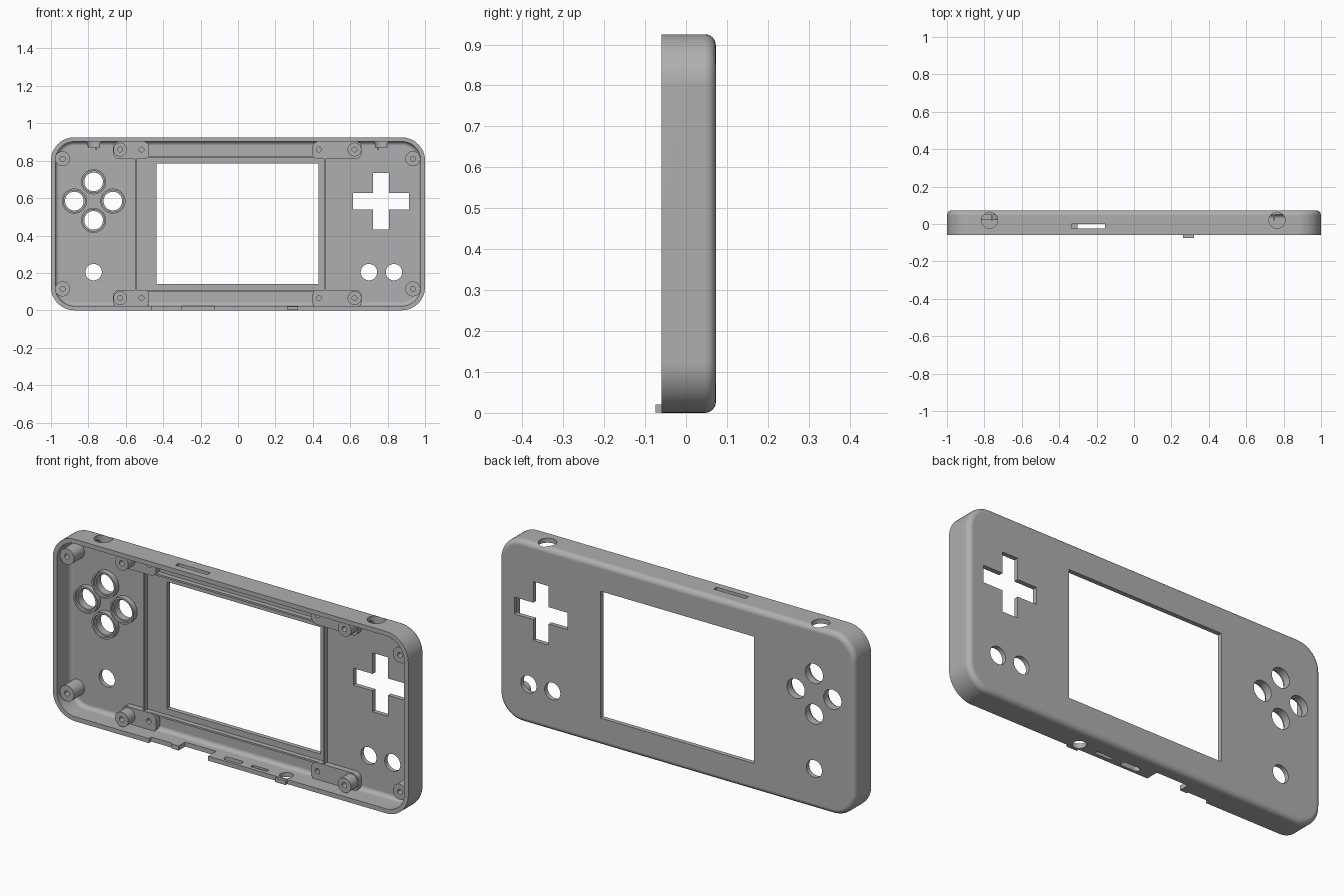
import bpy, bmesh
from math import sin, cos, pi, radians
from mathutils import Matrix, Vector

if "Cube" in bpy.data.objects:
    bpy.data.objects.remove(bpy.data.objects["Cube"])

H = 0.925          # overall height
MID = H / 2
RIM = -0.06        # open front edge
BACK = 0.073       # outside of the face plate
FLOOR = 0.05       # inside of the face plate

grey = bpy.data.materials.new("shell grey")
grey.use_nodes = True
grey.diffuse_color = (0.43, 0.43, 0.43, 1)
grey.node_tree.nodes["Principled BSDF"].inputs["Base Color"].default_value = (0.43, 0.43, 0.43, 1)


def finish(name, bm):
    bmesh.ops.recalc_face_normals(bm, faces=bm.faces)
    mesh = bpy.data.meshes.new(name)
    bm.to_mesh(mesh)
    bm.free()
    mesh.materials.append(grey)
    obj = bpy.data.objects.new(name, mesh)
    bpy.context.scene.collection.objects.link(obj)
    return obj


def slab(name, x0, x1, z0, z1, r, rings, seg=12):
    """Rounded rectangle lofted along y; rings are (y, inset) pairs."""
    bm = bmesh.new()
    loops = []
    for y, inset in rings:
        rad = r - inset
        loop = []
        for k, (cx, cz) in enumerate([(x1 - r, z1 - r), (x0 + r, z1 - r), (x0 + r, z0 + r), (x1 - r, z0 + r)]):
            for i in range(seg + 1):
                a = (k + i / seg) * pi / 2
                loop.append(bm.verts.new((cx + rad * cos(a), y, cz + rad * sin(a))))
        loops.append(loop)
    n = len(loops[0])
    for a, b in zip(loops, loops[1:]):
        for i in range(n):
            bm.faces.new((a[i], a[(i + 1) % n], b[(i + 1) % n], b[i]))
    bm.faces.new(loops[0])
    bm.faces.new(loops[-1])
    return finish(name, bm)


def box(name, x0, x1, y0, y1, z0, z1):
    bm = bmesh.new()
    size = Matrix.Diagonal((x1 - x0, y1 - y0, z1 - z0, 1))
    mid = Matrix.Translation(((x0 + x1) / 2, (y0 + y1) / 2, (z0 + z1) / 2))
    bmesh.ops.create_cube(bm, size=1, matrix=mid @ size)
    return finish(name, bm)


def rod(name, start, end, r, seg=40):
    bm = bmesh.new()
    a, b = Vector(start), Vector(end)
    turn = (b - a).to_track_quat('Z', 'Y').to_matrix().to_4x4()
    bmesh.ops.create_cone(bm, cap_ends=True, segments=seg, radius1=r, radius2=r,
                          depth=(b - a).length, matrix=Matrix.Translation((a + b) / 2) @ turn)
    return finish(name, bm)


def peg(name, x, z, r, y0, y1):
    return rod(name, (x, y0, z), (x, y1, z), r)


def carve(obj, cutters):
    """Subtract every cutter, bake the result and drop the cutters."""
    for c in cutters:
        c.hide_render = True
        m = obj.modifiers.new("cut", 'BOOLEAN')
        m.operation, m.solver, m.object = 'DIFFERENCE', 'EXACT', c
    dg = bpy.context.evaluated_depsgraph_get()
    mesh = bpy.data.meshes.new_from_object(obj.evaluated_get(dg))
    obj.modifiers.clear()
    obj.data = mesh
    for c in cutters:
        bpy.data.objects.remove(c)
    return obj


def fillet(y_end, r, steps=6):
    """Quarter-round ring list that ends at y_end."""
    return [(y_end - r + r * sin(i / steps * pi / 2), r * (1 - cos(i / steps * pi / 2)))
            for i in range(steps + 1)]


# Shell: rounded tray with the open side to the front
shell = slab("shell", -1, 1, 0, H, 0.125, [(RIM, 0)] + fillet(BACK, 0.027))
W = 0.023
cuts = [slab("cavity", W - 1, 1 - W, W, H - W, 0.102, [(RIM - 0.05, 0)] + fillet(FLOOR, 0.022))]

# Screen window and cross-shaped control opening
THRU = (0, 0.2)
cuts.append(box("window", -0.435, 0.43, *THRU, 0.14, 0.785))
DX, DZ = 0.765, 0.583
cuts.append(box("cross_wide", DX - 0.15, DX + 0.15, *THRU, DZ - 0.043, DZ + 0.043))
cuts.append(box("cross_tall", DX - 0.043, DX + 0.043, *THRU, DZ - 0.15, DZ + 0.15))

# Button openings
BX, BZ, STEP = -0.772, 0.584, 0.103
buttons = [(BX + STEP, BZ), (BX - STEP, BZ), (BX, BZ + STEP), (BX, BZ - STEP)]
for x, z in buttons:
    cuts.append(peg("button_hole", x, z, 0.05, *THRU))
for x in (BX, 0.7, 0.834):
    cuts.append(peg("small_hole", x, 0.204, 0.044, *THRU))

# Top edge: two round holes and a slot
for x in (-0.772, 0.765):
    cuts.append(rod("top_hole", (x, 0.02, 0.87), (x, 0.02, 1), 0.043))
cuts.append(box("top_slot", -0.335, -0.155, -0.025, 0, 0.85, 1))

# Bottom edge: notches and ports
for x0, x1, depth in ((-0.46, -0.34, 0.02), (-0.341, -0.3, 0.012), (-0.301, -0.126, 0.065)):
    cuts.append(box("bottom_notch", x0, x1, RIM - 0.1, RIM + depth, -0.1, 0.06))
cuts.append(rod("round_port", (0.29, -0.025, -0.1), (0.29, -0.025, 0.06), 0.032))
cuts.append(box("slot_port", 0.1, 0.19, -0.04, -0.022, -0.1, 0.06))
cuts.append(box("oval_port", -0.04, 0.03, -0.045, -0.015, -0.1, 0.06))
for x in (-0.04, 0.03):
    cuts.append(rod("oval_port_end", (x, -0.03, -0.1), (x, -0.03, 0.06), 0.015))
carve(shell, cuts)

# Front tab on the bottom edge
box("bottom_tab", 0.262, 0.32, -0.075, RIM + 0.002, 0.001, 0.021)

# Thin ridge framing the screen
ridge = box("screen_ridge", -0.552, 0.468, 0.026, FLOOR + 0.005, 0.1, 0.824)
carve(ridge, [box("ridge_inner", -0.543, 0.459, 0, 0.1, 0.109, 0.815)])

# Raised collars around the button openings
for x, z in buttons:
    collar = peg("button_collar", x, z, 0.067, 0.022, FLOOR + 0.005)
    carve(collar, [peg("collar_bore", x, z, 0.05, 0, 0.1), peg("collar_step", x, z, 0.058, 0, 0.035)])

# Screw bosses and their mounting pads, mirrored top to bottom
TIP = -0.035
for name, side in (("lower", -1), ("upper", 1)):
    z_corner, z_pad = MID + side * 0.348, MID + side * 0.397
    for x in (-0.938, 0.935):
        boss = peg(name + "_corner_boss", x, z_corner, 0.04, TIP, FLOOR + 0.005)
        carve(boss, [peg("screw_hole", x, z_corner, 0.013, TIP - 0.05, FLOOR - 0.01)])
    for x0, x1, x_boss, x_hole in ((-0.667, -0.475, -0.63, -0.516), (0.398, 0.66, 0.623, 0.433)):
        pad = slab(name + "_pad", x0, x1, z_pad - 0.05, z_pad + 0.043, 0.03,
                   [(0.02, 0), (FLOOR + 0.005, 0)], 6)
        carve(pad, [peg("pad_hole", x, z_pad, 0.013, -0.1, FLOOR - 0.01) for x in (x_boss, x_hole)])
        boss = peg(name + "_pad_boss", x_boss, z_pad, 0.037, TIP, 0.021)
        carve(boss, [peg("screw_hole", x_boss, z_pad, 0.013, -0.1, 0.1)])

# Small ribs under the top holes
for x in (-0.758, 0.747):
    box("top_rib", x - 0.005, x + 0.005, 0.02, FLOOR + 0.005, 0.858, 0.872)

# Smooth rounded areas, keep crisp edges
for obj in bpy.context.scene.objects:
    if obj.type == 'MESH' and grey.name in obj.data.materials:
        obj.data.shade_smooth()
        obj.data.set_sharp_from_angle(angle=radians(30))
        wn = obj.modifiers.new("flat_faces", 'WEIGHTED_NORMAL')
        wn.keep_sharp = True
